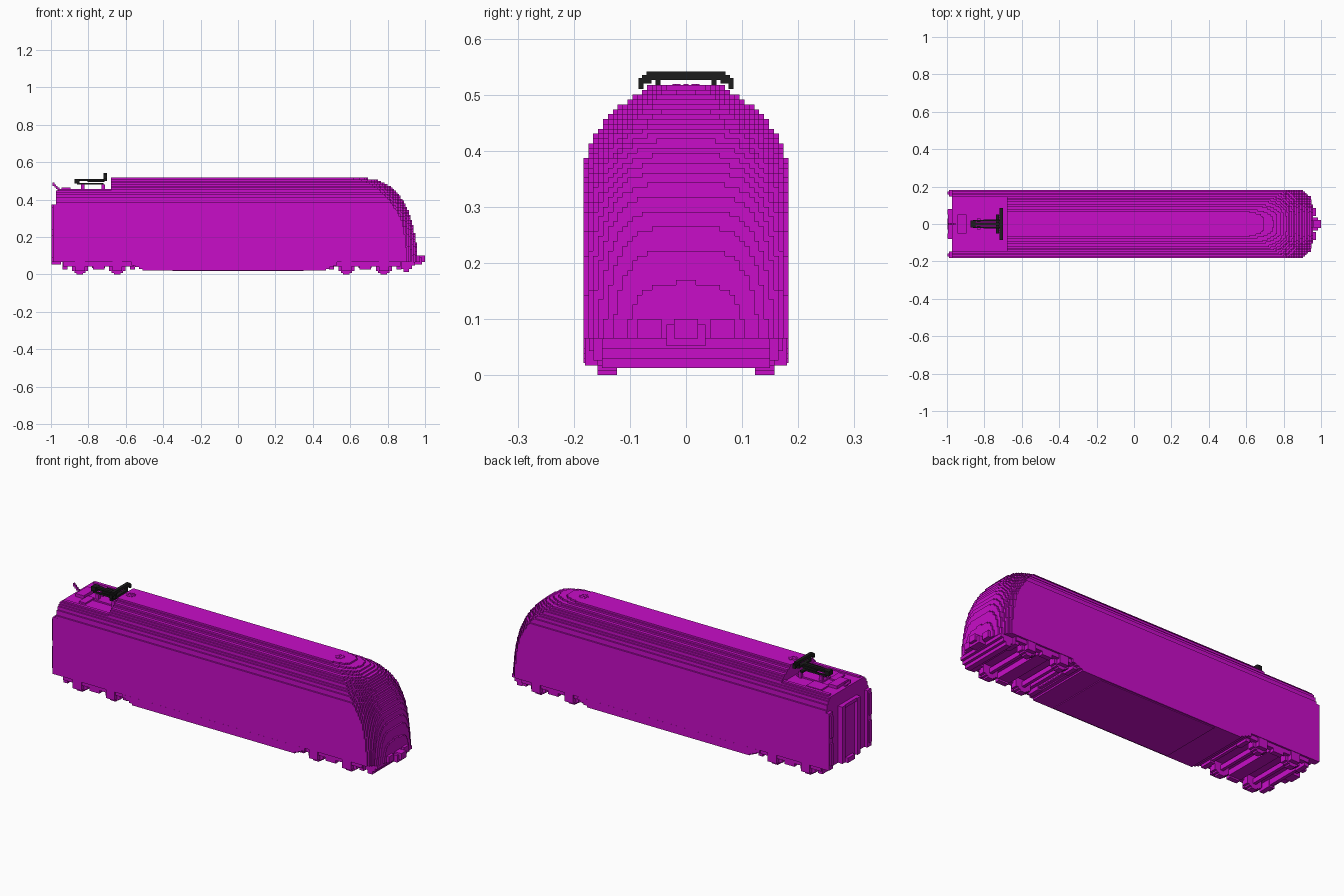
import bpy
import bmesh
from math import cos, sin, pi

cube = bpy.data.objects.get("Cube")
if cube:
    bpy.data.objects.remove(cube, do_unlink=True)

STEP = 0.0087  # block size of the stepped style
SIDE = 0.183   # half width of the shell
FLOOR = 0.065  # lower edge of the shell over the bogies
SHOULDER = 0.375
WELL = 0.447   # lowered roof at the rear
ROOF = 0.515
BACK = -0.972
WELL_END = -0.68


def material(name, red, green, blue):
    mat = bpy.data.materials.new(name)
    mat.use_nodes = True
    colour = (red, green, blue, 1)
    mat.diffuse_color = colour
    mat.node_tree.nodes["Principled BSDF"].inputs["Base Color"].default_value = colour
    return mat


MAGENTA = material("magenta", 0.58, 0.004, 0.58)
BLACK = material("black", 0.012, 0.012, 0.012)


def finish(name, bm, mat=MAGENTA):
    bmesh.ops.recalc_face_normals(bm, faces=bm.faces)
    mesh = bpy.data.meshes.new(name)
    bm.to_mesh(mesh)
    bm.free()
    mesh.materials.append(mat)
    part = bpy.data.objects.new(name, mesh)
    bpy.context.collection.objects.link(part)


def block(bm, x, length, y, width, low, high):
    """Box centred on x and y, reaching from low to high."""
    for vert in bmesh.ops.create_cube(bm, size=1)["verts"]:
        top = vert.co.z > 0
        vert.co = (x + vert.co.x * length, y + vert.co.y * width, high if top else low)


def pair(bm, x, length, y, width, low, high):
    """The same box on both sides of the vehicle."""
    for side in (y, -y):
        block(bm, x, length, side, width, low, high)


def prism(bm, outline, low, high):
    bottom = [bm.verts.new((x, y, low)) for x, y in outline]
    face = bm.faces.new(bottom)
    made = bmesh.ops.extrude_face_region(bm, geom=[face], use_keep_orig=True)
    tops = [v for v in made["geom"] if isinstance(v, bmesh.types.BMVert)]
    bmesh.ops.translate(bm, verts=tops, vec=(0, 0, high - low))


def half_width(z):
    rise = max(0, (z - SHOULDER) / (ROOF - SHOULDER))
    return SIDE - 0.05 * rise - 0.07 * rise ** 3


def nose_tip(z):
    return 0.65 + 0.31 * (1 - (z / ROOF) ** 2.5) ** 0.4


def shell_outline(z):
    """Plan of one layer, with a nose rounded off in steps."""
    columns = round(half_width(z) / STEP)
    corner = 0.06 + max(0, z - 0.3) / 5
    side = []
    for column in range(columns):
        reach = nose_tip(z) - corner * ((column + 0.5) / columns) ** 4
        x = round(reach / STEP) * STEP
        y = (column + 1) * STEP
        if not side:
            side.append((x, y))
        elif side[-1][0] == x:
            side[-1] = (x, y)
        else:
            side += [(x, side[-1][1]), (x, y)]
    side.append((BACK if z < WELL else WELL_END, columns * STEP))
    return side + [(x, -y) for x, y in reversed(side)]


# Main shell: stacked stepped layers
bm = bmesh.new()
layers = round((ROOF - FLOOR) / STEP)
for layer in range(layers):
    low = FLOOR + layer * STEP
    prism(bm, shell_outline(low + STEP / 2), low, low + STEP)
finish("body_shell", bm)

# Underbody tray, stepping down between the bogies
bm = bmesh.new()
for i in range(4):
    block(bm, -0.02, 1.1 - 0.04 * i, 0, 2 * SIDE, FLOOR - (i + 2) * STEP, FLOOR)
block(bm, 0, 0.7, 0, 2 * SIDE - 2 * STEP, 2 * STEP, FLOOR)
finish("underbody", bm)

# Bogies: stepped round wheels, axles, side frames and axle boxes
for end, centre in (("rear", -0.745), ("front", 0.68)):
    wheels, frame = bmesh.new(), bmesh.new()
    for side in (-1, 1):
        axle = centre + side * 0.1
        for i in range(3):
            pair(wheels, axle, (4 + 3 * i) * STEP, 0.14, 4 * STEP, i * STEP, FLOOR)
        block(wheels, axle, 2 * STEP, 0, 0.26, 3 * STEP, 6 * STEP)
        pair(frame, axle, 6 * STEP, 0.167, 3 * STEP, 2 * STEP, FLOOR)
        pair(frame, centre + side * 0.18, 3 * STEP, 0.13, 8 * STEP, 3 * STEP, FLOOR)
        block(frame, centre + side * 0.18, 2 * STEP, 0, 0.3, 4 * STEP, FLOOR)
    pair(frame, centre, 0.38, 0.16, 3 * STEP, 5 * STEP, FLOOR)
    pair(frame, centre, 0.06, 0.16, 3 * STEP, 3 * STEP, FLOOR)
    block(frame, centre, 0.07, 0, 0.3, 4 * STEP, FLOOR)
    finish(end + "_wheelsets", wheels)
    finish(end + "_bogie_frame", frame)

# Plough, buffers and coupler under the nose
bm = bmesh.new()
for i in range(3):
    block(bm, 0.9, 0.09 - 0.03 * i, 0, 0.3, FLOOR - (2 + 2 * i) * STEP, FLOOR)
finish("front_plough", bm)

bm = bmesh.new()
block(bm, 0.96, 0.05, 0, 8 * STEP, 6 * STEP, 0.09)
block(bm, 0.98, 0.04, 0, 5 * STEP, FLOOR, 0.1)
finish("front_coupler", bm)

bm = bmesh.new()
pair(bm, 0.95, 5 * STEP, FLOOR, 5 * STEP, FLOOR, 0.1)
finish("front_buffers", bm)

# Rear wall: corner posts with hinge plates, gangway frame and door
bm = bmesh.new()
pair(bm, BACK, 4 * STEP, SIDE - 2 * STEP, 4 * STEP, FLOOR, SHOULDER)
for low in (0.09, 0.24):
    pair(bm, BACK, 6 * STEP, SIDE - 2 * STEP, 2 * STEP, low, low + 0.12)
finish("rear_corner_posts", bm)

bm = bmesh.new()
pair(bm, BACK, 6 * STEP, FLOOR, 3 * STEP, FLOOR, SHOULDER)
block(bm, BACK, 5 * STEP, 0, 0.16, SHOULDER - 2 * STEP, SHOULDER)
finish("rear_gangway_frame", bm)

bm = bmesh.new()
block(bm, BACK, 2 * STEP, 0, 0.12, FLOOR, SHOULDER)
finish("rear_gangway_door", bm)

bm = bmesh.new()
block(bm, BACK, 6 * STEP, 0, 7 * STEP, 6 * STEP, 9 * STEP)
finish("rear_coupler", bm)

# Roof equipment in the lowered rear well
bm = bmesh.new()
block(bm, -0.92, 0.05, 0, 0.1, WELL, WELL + 2 * STEP)
block(bm, -0.87, 0.04, -0.06, 0.08, WELL, WELL + STEP)
block(bm, -0.85, 0.09, 0.08, 0.07, WELL, WELL + STEP)
block(bm, -0.77, 0.15, 0, 0.08, WELL, WELL + STEP)
finish("roof_equipment", bm)

bm = bmesh.new()
pair(bm, -0.82, 0.28, 0.13, 2 * STEP, WELL, WELL + STEP)
finish("roof_side_rails", bm)

bm = bmesh.new()
pair(bm, -0.72, 2 * STEP, 0.04, 2 * STEP, WELL, WELL + 4 * STEP)
pair(bm, -0.83, 2 * STEP, 0.02, 2 * STEP, WELL, WELL + 4 * STEP)
finish("insulators", bm)

bm = bmesh.new()
for i in range(4):
    block(bm, -0.96 - i * STEP, STEP, 0, STEP, WELL + i * STEP, WELL + (i + 2) * STEP)
finish("roof_cable", bm)

# Round roof vents, each a ring of small blocks
for end, centre in (("rear", -0.645), ("front", 0.615)):
    bm = bmesh.new()
    block(bm, centre, STEP, 0, STEP, ROOF - STEP, ROOF + STEP / 2)
    for i in range(8):
        angle = i * pi / 4
        x, y = centre + 0.02 * cos(angle), 0.02 * sin(angle)
        block(bm, x, STEP, y, STEP, ROOF - STEP, ROOF + STEP / 2)
    finish(end + "_roof_vent", bm)

# Folded pantograph: base frame, arms and collector head
bm = bmesh.new()
pair(bm, -0.79, 0.14, 2 * STEP, STEP, 0.48, 0.49)
block(bm, -0.73, 2 * STEP, 0, 0.1, 0.48, 0.49)
finish("pantograph_base", bm, BLACK)

bm = bmesh.new()
block(bm, -0.79, 0.16, 0, 2 * STEP, 0.5, 0.51)
block(bm, -0.86, 3 * STEP, 0, 4 * STEP, 0.485, 0.51)
pair(bm, -0.76, 0.09, 0.02, STEP, 0.495, 0.505)
finish("pantograph_arms", bm, BLACK)

bm = bmesh.new()
head = -0.71
block(bm, head, 2 * STEP, 0, 0.14, 0.526, 0.541)
block(bm, head, 2 * STEP, 0, 0.1, 0.5, 0.51)
pair(bm, head, 2 * STEP, 0.05, STEP, 0.5, 0.53)
pair(bm, head, 2 * STEP, 0.07, 2 * STEP, 0.52, 0.535)
pair(bm, head, 2 * STEP, 0.08, STEP, 0.51, 0.53)
finish("pantograph_head", bm, BLACK)
